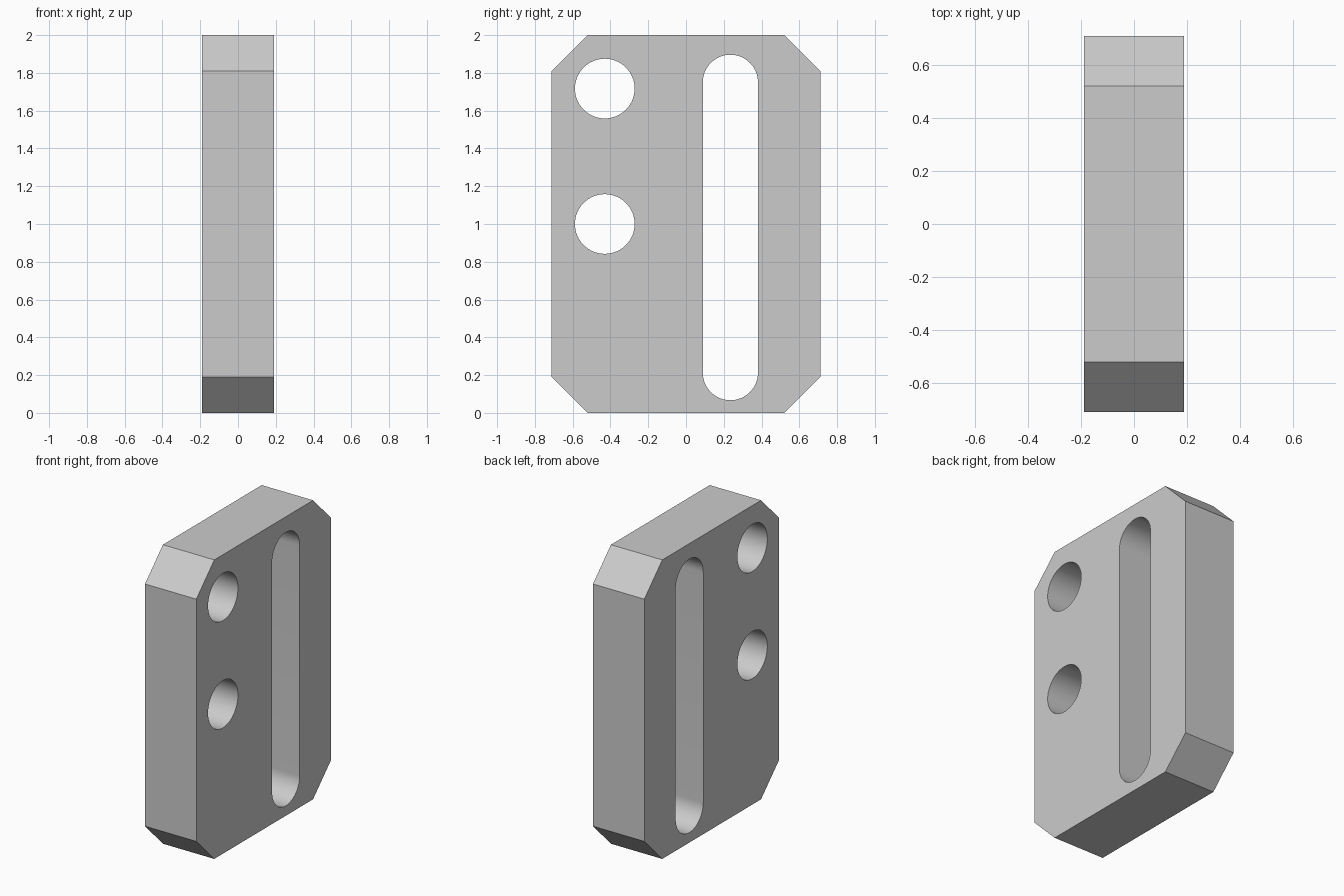
import bpy, bmesh
from math import sin, cos, pi, radians

cube = bpy.data.objects.get("Cube")
if cube:
    bpy.data.objects.remove(cube, do_unlink=True)

HALF_X, HALF_Y, HEIGHT, CHAMFER = 0.19, 0.712, 2.0, 0.19
ARC = 32  # segments per half circle


def slot_outline(y, z_low, z_high, r):
    """Rounded slot outline; a plain circle when both ends coincide."""
    pts = []
    for z, start in ((z_high, 0), (z_low, pi)):
        for i in range(ARC + 1):
            a = start + pi * i / ARC
            pts.append((y + r * cos(a), z + r * sin(a)))
    if z_low == z_high:
        del pts[-1], pts[ARC]
    return pts


# Chamfered plate outline
c = CHAMFER
outline = [(-HALF_Y + c, 0), (HALF_Y - c, 0), (HALF_Y, c), (HALF_Y, HEIGHT - c),
           (HALF_Y - c, HEIGHT), (-HALF_Y + c, HEIGHT), (-HALF_Y, HEIGHT - c), (-HALF_Y, c)]

# Two bolt holes and the long adjustment slot
loops = [outline,
         slot_outline(-0.43, 1.717, 1.717, 0.158),
         slot_outline(-0.43, 1.0, 1.0, 0.158),
         slot_outline(0.235, 0.213, 1.75, 0.146)]

# Fill the profile and extrude it through the thickness
bm = bmesh.new()
edges = []
for loop in loops:
    verts = [bm.verts.new((-HALF_X, y, z)) for y, z in loop]
    edges += [bm.edges.new((v, verts[i - 1])) for i, v in enumerate(verts)]
bmesh.ops.triangle_fill(bm, edges=edges, use_beauty=True, normal=(1, 0, 0))
ext = bmesh.ops.extrude_face_region(bm, geom=bm.faces[:], use_keep_orig=True)
bmesh.ops.translate(bm, vec=(2 * HALF_X, 0, 0),
                    verts=[g for g in ext["geom"] if isinstance(g, bmesh.types.BMVert)])
bmesh.ops.recalc_face_normals(bm, faces=bm.faces[:])

mesh = bpy.data.meshes.new("slotted_plate")
bm.to_mesh(mesh)
bm.free()
plate = bpy.data.objects.new("slotted_plate", mesh)
bpy.context.collection.objects.link(plate)

# Plain grey material
grey = bpy.data.materials.new("light_grey")
grey.use_nodes = True
colour = (0.6, 0.6, 0.6, 1)
grey.diffuse_color = colour
for node in grey.node_tree.nodes:
    if node.type == "BSDF_PRINCIPLED":
        node.inputs["Base Color"].default_value = colour
mesh.materials.append(grey)

# Smooth hole walls, sharp plate edges
bpy.ops.object.select_all(action="DESELECT")
plate.select_set(True)
bpy.context.view_layer.objects.active = plate
bpy.ops.object.shade_smooth_by_angle(angle=radians(30))
